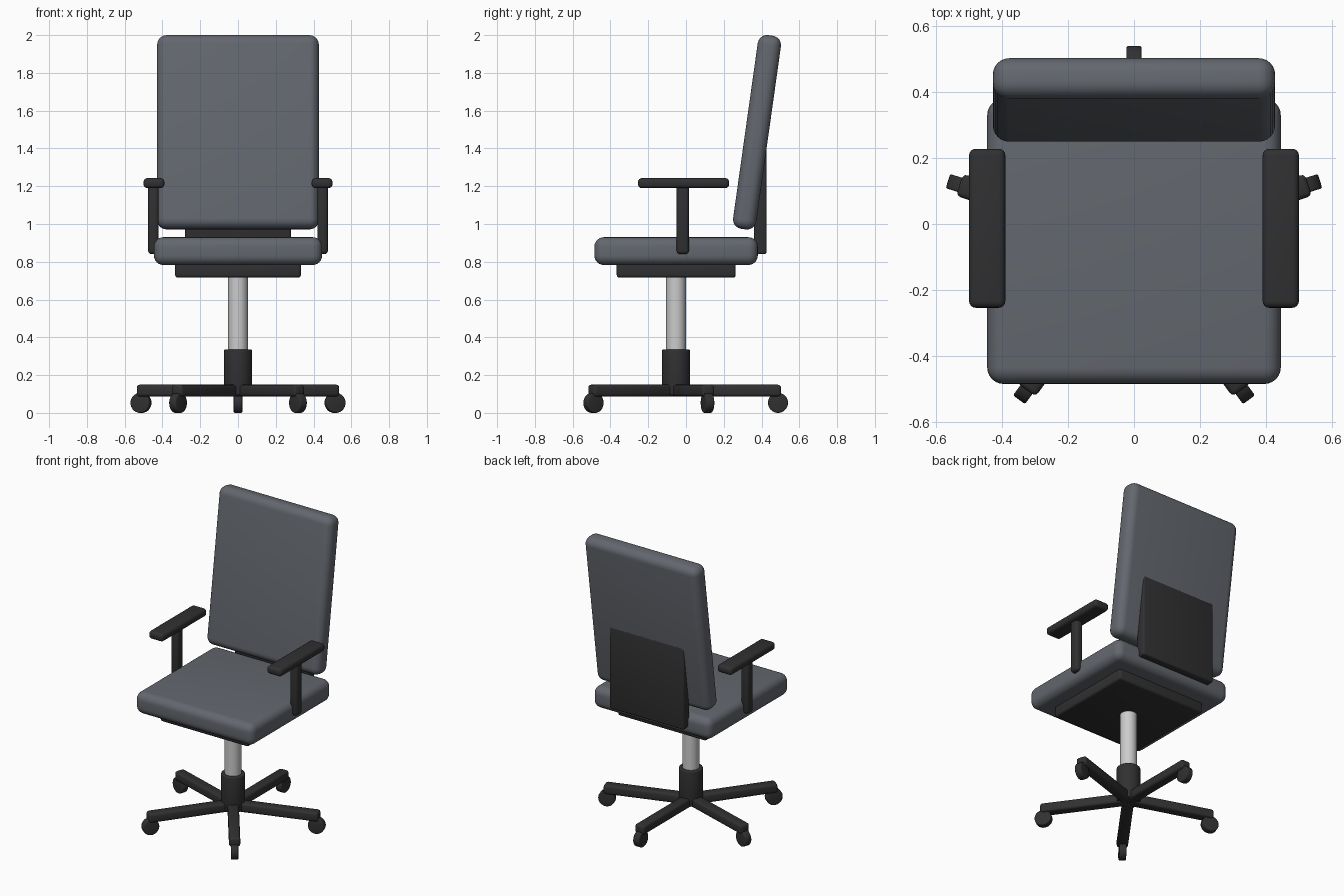
import bpy
from math import radians, cos, sin, pi

if "Cube" in bpy.data.objects:
    bpy.data.objects.remove(bpy.data.objects["Cube"])


def material(name, r, g, b):
    m = bpy.data.materials.new(name)
    m.diffuse_color = (r, g, b, 1)
    m.use_nodes = True
    m.node_tree.nodes["Principled BSDF"].inputs["Base Color"].default_value = m.diffuse_color
    return m


FABRIC = material("fabric", 0.125, 0.135, 0.155)
PLASTIC = material("black_plastic", 0.03, 0.03, 0.032)
METAL = material("metal", 0.6, 0.6, 0.6)


def finish(name, mat, bevel, segments):
    ob = bpy.context.object
    ob.name = name
    ob.data.materials.append(mat)
    bpy.ops.object.transform_apply(location=False, rotation=False, scale=True)
    if bevel:
        mod = ob.modifiers.new("rounding", "BEVEL")
        mod.width = bevel
        mod.segments = segments
        mod.limit_method = "ANGLE"
        mod.angle_limit = radians(40)
        bpy.ops.object.modifier_apply(modifier=mod.name)
    bpy.ops.object.shade_smooth_by_angle(angle=radians(35))
    return ob


def box(name, lo, hi, mat, bevel=0.012, segments=3, rot=(0, 0, 0)):
    centre = [(a + b) / 2 for a, b in zip(lo, hi)]
    bpy.ops.mesh.primitive_cube_add(size=1, location=centre, rotation=rot)
    bpy.context.object.scale = [b - a for a, b in zip(lo, hi)]
    return finish(name, mat, bevel, segments)


def cylinder(name, centre, radius, depth, mat, bevel=0, rot=(0, 0, 0), sides=32):
    bpy.ops.mesh.primitive_cylinder_add(vertices=sides, radius=radius, depth=depth,
                                        location=centre, rotation=rot)
    return finish(name, mat, bevel, 3)


BASE_Y = -0.053

# cushions
box("seat", (-0.445, -0.485, 0.783), (0.445, 0.38, 0.93), FABRIC, 0.05, 6)
box("backrest", (-0.428, 0.314, 0.968), (0.428, 0.438, 2.003), FABRIC, 0.05, 6,
    (radians(-8), 0, 0))

# supports under the seat and behind the backrest
box("seat_plate", (-0.333, -0.367, 0.716), (0.333, 0.263, 0.80), PLASTIC, 0.015)
box("back_plate", (-0.28, 0.36, 0.84), (0.28, 0.427, 1.40), PLASTIC)

# gas lift
cylinder("lift_column", (0, BASE_Y, 0.51), 0.052, 0.44, METAL)
cylinder("lift_sleeve", (0, BASE_Y, 0.215), 0.074, 0.24, PLASTIC, 0.006)

# armrests
for side, s in (("right", 1), ("left", -1)):
    xs = sorted((s * 0.42, s * 0.476))
    box(side + "_arm_post", (xs[0], -0.049, 0.84), (xs[1], 0.015, 1.21), PLASTIC, 0.018)
    xs = sorted((s * 0.39, s * 0.50))
    box(side + "_arm_pad", (xs[0], -0.254, 1.19), (xs[1], 0.228, 1.243), PLASTIC, 0.02, 4)

# five-legged base with casters
for i in range(5):
    a = pi / 2 + i * 2 * pi / 5
    c, s = cos(a), sin(a)
    x, y = 0.278 * c, BASE_Y + 0.278 * s
    box(f"base_leg_{i + 1}", (x - 0.278, y - 0.035, 0.087), (x + 0.278, y + 0.035, 0.149),
        PLASTIC, 0.015, 3, (0, 0, a))
    cylinder(f"caster_{i + 1}", (0.54 * c, BASE_Y + 0.54 * s, 0.053), 0.053, 0.045,
             PLASTIC, 0.006, (pi / 2, 0, a))
